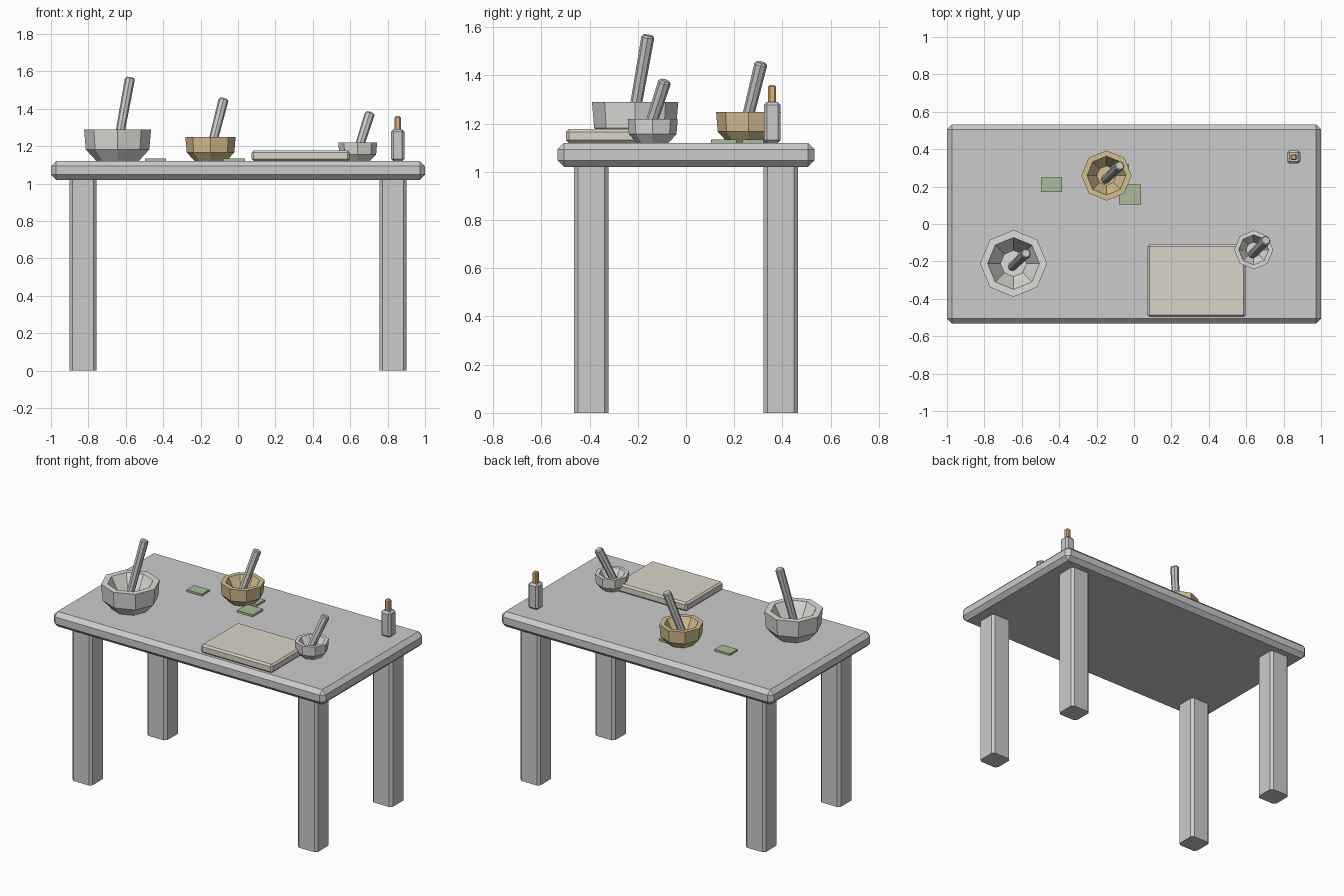
import bpy, bmesh, math
from mathutils import Vector

if "Cube" in bpy.data.objects:
    bpy.data.objects.remove(bpy.data.objects["Cube"])


def material(name, rgb):
    m = bpy.data.materials.new(name)
    m.diffuse_color = (*rgb, 1)
    m.use_nodes = True
    m.node_tree.nodes["Principled BSDF"].inputs["Base Color"].default_value = m.diffuse_color
    return m


STONE = material("pale_stone", (0.72, 0.72, 0.69))
BRASS = material("brass", (0.66, 0.52, 0.28))
WOOD = material("pale_wood", (0.70, 0.66, 0.57))
LEAF = material("leaf_green", (0.40, 0.50, 0.32))
CORK = material("cork", (0.75, 0.48, 0.20))


def finish(name, bm, mat):
    bmesh.ops.recalc_face_normals(bm, faces=bm.faces)
    me = bpy.data.meshes.new(name)
    bm.to_mesh(me)
    bm.free()
    ob = bpy.data.objects.new(name, me)
    bpy.context.collection.objects.link(ob)
    if mat:
        me.materials.append(mat)
    return ob


def box(name, lo, hi, chamfer=0, mat=None, upright_only=False):
    """Chamfered box between two corners."""
    lo, hi = Vector(lo), Vector(hi)
    bm = bmesh.new()
    bmesh.ops.create_cube(bm, size=1)
    for v in bm.verts:
        v.co = (lo + hi) / 2 + v.co * (hi - lo)
    if chamfer:
        edges = [e for e in bm.edges if not upright_only
                 or abs(e.verts[0].co.z - e.verts[1].co.z) > 1e-4]
        bmesh.ops.bevel(bm, geom=edges, offset=chamfer, segments=1,
                        affect='EDGES', clamp_overlap=True)
    return finish(name, bm, mat)


def lathe(name, profile, sides=8, mat=None):
    """Closed solid from (radius, height) rings, capped at both ends."""
    bm = bmesh.new()
    rings = [[bm.verts.new((r * math.cos(math.tau * i / sides),
                            r * math.sin(math.tau * i / sides), z))
              for i in range(sides)] for r, z in profile]
    for a, b in zip(rings, rings[1:]):
        for i in range(sides):
            j = (i + 1) % sides
            bm.faces.new((a[i], a[j], b[j], b[i]))
    bm.faces.new(rings[0])
    bm.faces.new(rings[-1])
    return finish(name, bm, mat)


TOP = 1.12

# Table
box("table_top", (-1, -0.533, 1.02), (1, 0.533, TOP), 0.027)
for sx, side in ((-1, "left"), (1, "right")):
    for sy, end in ((-1, "front"), (1, "back")):
        x, y = sx * 0.829, sy * 0.393
        box(f"{end}_{side}_leg", (x - 0.073, y - 0.071, 0),
            (x + 0.073, y + 0.071, 1.03), 0.016, upright_only=True)

# Mortar bowls, each with a leaning pestle
BOWL = [(0.113, 0), (0.170, 0.062), (0.179, 0.17),
        (0.139, 0.17), (0.070, 0.045)]
SETS = [
    ("large", (-0.644, -0.211), 1.0, STONE,
     (-0.653, -0.230, 1.15), (-0.577, -0.157, 1.566)),
    ("medium", (-0.147, 0.259), 0.75, BRASS,
     (-0.156, 0.235, 1.14), (-0.076, 0.312, 1.453)),
    ("small", (0.640, -0.138), 0.58, STONE,
     (0.628, -0.166, 1.135), (0.706, -0.087, 1.378)),
]
for size, (x, y), s, mat, foot, tip in SETS:
    bowl = lathe(f"{size}_bowl", [(r * s, z * s) for r, z in BOWL], mat=mat)
    bowl.location = (x, y, TOP)
    foot, tip = Vector(foot), Vector(tip)
    n = (tip - foot).length
    pestle = lathe(f"{size}_pestle", [(0.018, 0), (0.023, 0.01),
                                      (0.027, n - 0.008), (0.021, n)])
    pestle.location = foot
    pestle.rotation_mode = 'QUATERNION'
    pestle.rotation_quaternion = Vector((0, 0, 1)).rotation_difference(tip - foot)

# Cutting board
box("cutting_board", (0.073, -0.497, TOP), (0.597, -0.110, 1.177), 0.011, WOOD)

# Bottle and stopper
box("bottle", (0.819, 0.323, TOP), (0.890, 0.393, 1.29), 0.012)
box("stopper", (0.838, 0.341, 1.282), (0.871, 0.374, 1.36), 0.007, CORK)

# Flat herb leaves
for i, (x0, y0, x1, y1) in enumerate([(-0.497, 0.170, -0.385, 0.249),
                                      (-0.080, 0.103, 0.037, 0.210),
                                      (-0.140, 0.235, -0.028, 0.322)]):
    box(f"leaf_{i + 1}", (x0, y0, TOP), (x1, y1, 1.133), mat=LEAF)
